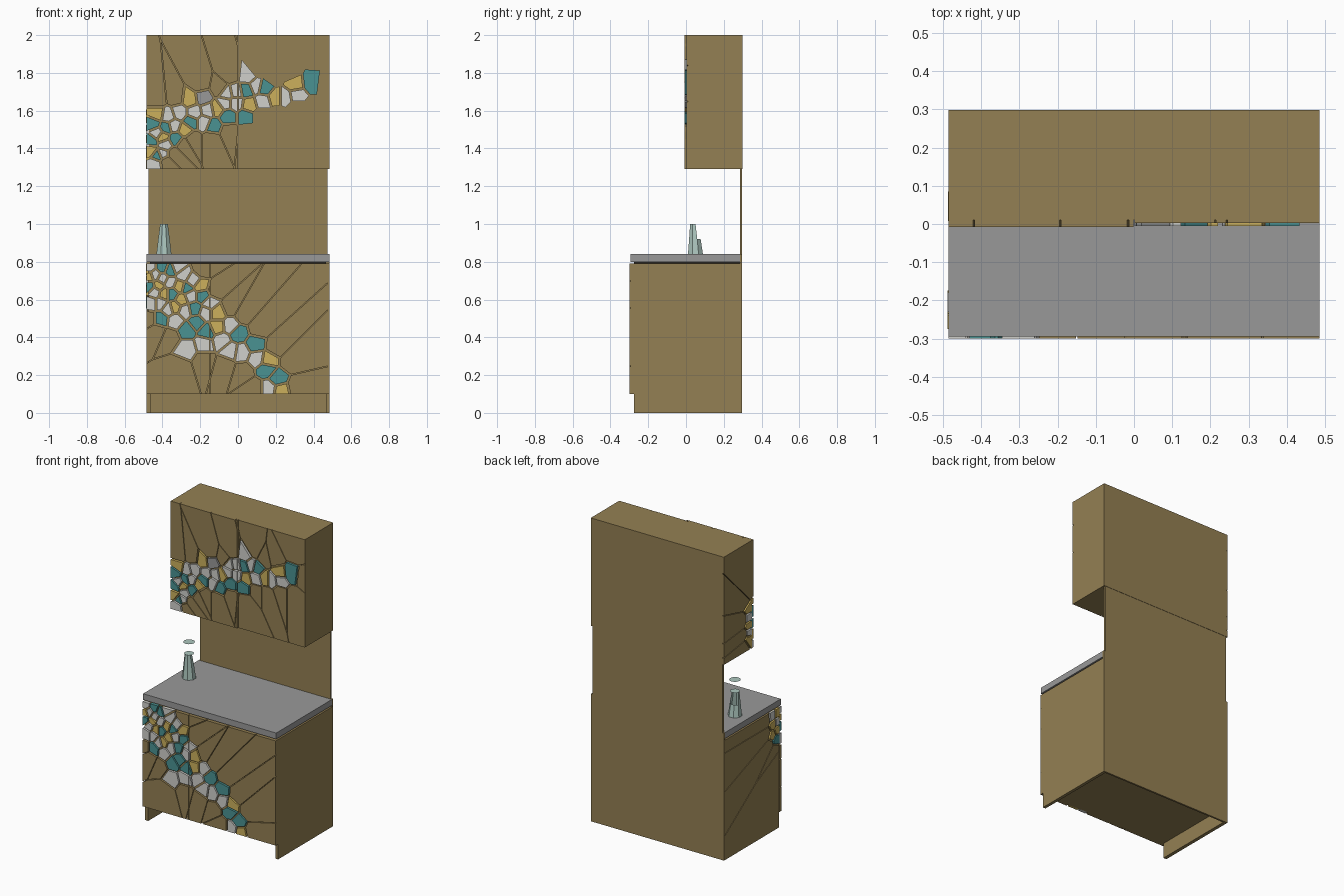
import bpy, bmesh, math
from mathutils import Vector

if "Cube" in bpy.data.objects:
    bpy.data.objects.remove(bpy.data.objects["Cube"])


def lin(c):
    c /= 255
    return c / 12.92 if c <= 0.04045 else ((c + 0.055) / 1.055) ** 2.4


COLOURS = {
    "wood": (148, 128, 83), "white": (208, 208, 203), "teal": (74, 146, 146),
    "yellow": (204, 176, 92), "grey_stone": (153, 153, 153),
    "dark_gap": (40, 34, 26), "pale_glass": (172, 198, 190),
}
MATS = {}
for n, rgb in COLOURS.items():
    m = bpy.data.materials.new(n)
    m.diffuse_color = (*[lin(c) for c in rgb], 1)
    m.use_nodes = True
    m.node_tree.nodes["Principled BSDF"].inputs["Base Color"].default_value = m.diffuse_color
    MATS[n] = m


def finish(name, bm, mats):
    me = bpy.data.meshes.new(name)
    bm.to_mesh(me)
    bm.free()
    for m in mats:
        me.materials.append(MATS[m])
    ob = bpy.data.objects.new(name, me)
    bpy.context.collection.objects.link(ob)
    return ob


def box(name, mat, x, y, z):
    bm = bmesh.new()
    bmesh.ops.create_cube(bm, size=1)
    for v in bm.verts:
        v.co = [(a + b) / 2 + c * (b - a) for (a, b), c in zip((x, y, z), v.co)]
    return finish(name, bm, [mat])


def clip(poly, n, d):
    """Keep the part of a convex polygon where p.n <= d."""
    out = []
    for i, p in enumerate(poly):
        q = poly[(i + 1) % len(poly)]
        a, b = p.dot(n) - d, q.dot(n) - d
        if a <= 0:
            out.append(p)
        if a * b < 0:
            out.append(p.lerp(q, a / (a - b)))
    return out


def mosaic(name, rect, groups, place, depth):
    """Shattered panel: one raised cell per seed, coloured by seed group."""
    u0, u1, v0, v1 = rect
    mats = list(groups)
    seeds = [(Vector(p), m) for m in mats for p in groups[m]]
    bm = bmesh.new()
    for p, m in seeds:
        poly = [Vector(c) for c in ((u0, v0), (u1, v0), (u1, v1), (u0, v1))]
        for q, k in seeds:
            if q == p or not poly:
                continue
            gap = 0.004 if m == k == "wood" else 0.010
            n = (q - p).normalized()
            poly = clip(poly, n, ((p + q) / 2).dot(n) - gap / 2)
        if len(poly) < 3:
            continue
        back, front = depth["back"], depth.get(m, depth["tile"])
        lo = [bm.verts.new(place(c.x, c.y, back)) for c in poly]
        hi = [bm.verts.new(place(c.x, c.y, front)) for c in poly]
        faces = [bm.faces.new(lo[::-1]), bm.faces.new(hi)]
        for i in range(len(poly)):
            j = (i + 1) % len(poly)
            faces.append(bm.faces.new((lo[i], lo[j], hi[j], hi[i])))
        for f in faces:
            f.material_index = mats.index(m)
    bmesh.ops.recalc_face_normals(bm, faces=bm.faces)
    return finish(name, bm, mats)


def on_front(u, v, d):
    return (u, d, v)


def on_left(u, v, d):
    return (d, u, v)


# Mosaic seeds on the lower doors (x, z)
lower = {
    "wood": [(-.19, .76), (-.12, .65), (-.04, .56), (.03, .52), (.11, .45), (.2, .35),
             (.28, .27), (.31, .14), (-.47, .5), (-.43, .43), (-.36, .4), (-.31, .24),
             (-.18, .28), (-.07, .25), (.03, .22), (.09, .13)],
    "white": [(-.47, .77), (-.40, .71), (-.36, .69), (-.29, .73), (-.24, .70), (-.46, .58),
              (-.41, .58), (-.44, .73), (-.32, .77), (-.33, .49), (-.28, .54), (-.17, .53),
              (-.15, .58), (-.27, .34), (-.18, .365), (-.085, .385), (-.04, .46), (.02, .32),
              (-.04, .33), (.1, .29), (.165, .13), (-.25, .62), (-.37, .55), (-.44, .64)],
    "teal": [(-.36, .755), (-.40, .77), (-.47, .67), (-.35, .63), (-.27, .66), (-.19, .62),
             (-.41, .5), (-.23, .55), (-.27, .44), (-.165, .43), (0, .42), (.09, .36),
             (.15, .23), (.21, .18), (-.22, .48)],
    "yellow": [(-.42, .675), (-.47, .72), (-.31, .67), (-.30, .6), (-.335, .56), (-.20, .67),
               (-.39, .63), (-.11, .53), (-.11, .455), (.16, .28), (.225, .12)],
}
# Mosaic seeds on the upper doors (x, z)
upper = {
    "wood": [(-.43, 1.66), (-.33, 1.67), (-.2, 1.74), (-.1, 1.72), (-.04, 1.79), (.11, 1.83),
             (.19, 1.79), (.27, 1.81), (.4, 1.89), (.47, 1.74), (-.38, 1.33), (-.34, 1.37),
             (-.29, 1.42), (-.24, 1.45), (-.14, 1.45), (-.05, 1.49), (.05, 1.48),
             (.13, 1.57), (.21, 1.57), (.31, 1.61), (.4, 1.61)],
    "white": [(.05, 1.78), (-.01, 1.7), (.095, 1.73), (.31, 1.68), (.13, 1.65), (.25, 1.67),
              (-.01, 1.64), (-.37, 1.57), (-.31, 1.59), (-.23, 1.59), (-.18, 1.54),
              (-.16, 1.6), (-.07, 1.64), (-.43, 1.48), (-.385, 1.42), (-.44, 1.32),
              (-.06, 1.69), (-.34, 1.52), (-.40, 1.37)],
    "teal": [(.39, 1.75), (.14, 1.72), (.045, 1.71), (.04, 1.57), (-.38, 1.51), (-.25, 1.54),
             (-.13, 1.52), (-.055, 1.57), (-.33, 1.45), (-.46, 1.44), (-.425, 1.36),
             (-.45, 1.53)],
    "yellow": [(-.255, 1.66), (.30, 1.74), (.2, 1.67), (.06, 1.63), (-.43, 1.58), (-.28, 1.5),
               (-.11, 1.61), (-.465, 1.39), (-.4, 1.46)],
    "grey_stone": [(-.185, 1.67)],
}
# Left side seeds (y, z)
lower_side = {
    "wood": [(-.15, .75), (-.15, .66), (-.18, .58), (-.23, .53), (-.27, .45)],
    "yellow": [(-.26, .76), (-.22, .70), (-.26, .65), (-.21, .63)],
    "white": [(-.21, .76), (-.26, .70)],
    "teal": [(-.25, .59)],
}
upper_side = {
    "wood": [(.07, 1.62), (.1, 1.5), (.09, 1.4), (.08, 1.33), (.03, 1.66)],
    "yellow": [(.03, 1.56), (.03, 1.45), (.04, 1.36)],
    "white": [(.03, 1.5), (.03, 1.4)],
}

# Lower cabinet: body, side panels down to the floor, back panel
box("lower_body", "wood", (-.475, .475), (-.285, .29), (.1, .79))
box("right_side_panel", "wood", (.465, .485), (-.275, .295), (0, .79))
box("left_side_panel", "wood", (-.477, -.462), (-.275, .295), (0, .79))
box("lower_back_panel", "wood", (-.485, .485), (.285, .297), (0, .84))
box("right_door_edge", "wood", (.474, .485), (-.295, -.27), (.1, .79))

# Lower doors, split left of centre
front = {"back": -.28, "wood": -.3, "tile": -.3}
mosaic("lower_left_door", (-.485, -.1515, .1, .79), lower, on_front, front)
mosaic("lower_right_door", (-.1485, .485, .1, .79), lower, on_front, front)
mosaic("lower_left_side", (-.275, .297, 0, .79), lower_side, on_left,
       {"back": -.47, "wood": -.485, "tile": -.488})

# Worktop with a dark shadow gap beneath, splashback above
box("worktop_gap", "dark_gap", (-.465, .465), (-.275, .285), (.788, .802))
box("worktop", "grey_stone", (-.485, .485), (-.295, .288), (.8, .84))
box("splashback", "wood", (-.475, .475), (.285, .297), (.83, 1.3))

# Upper cabinet and its two doors, the left one standing slightly proud
box("upper_body", "wood", (-.475, .485), (.01, .299), (1.29, 2))
mosaic("upper_left_door", (-.485, -.0015, 1.29, 2), upper, on_front,
       {"back": .015, "wood": -.008, "tile": -.008})
mosaic("upper_right_door", (.0015, .485, 1.29, 2), upper, on_front,
       {"back": .015, "wood": .003, "tile": -.005})
mosaic("upper_left_side", (.008, .299, 1.29, 2), upper_side, on_left,
       {"back": -.47, "wood": -.485, "tile": -.487})

# Faceted glass bottle, open at the back, with thin discs for rim and stopper
bm = bmesh.new()
SIDES = 8
cx, cy = -.392, .05
rings = []
for r, z, dy in ((.043, .84, 0), (.033, .92, -.003), (.022, 1.0, -.008)):
    rings.append([bm.verts.new((cx + r * math.cos(math.tau * (i + .5) / SIDES),
                                cy + dy + r * math.sin(math.tau * (i + .5) / SIDES), z))
                  for i in range(SIDES)])
for k in range(2):
    for i in range(SIDES):
        j = (i + 1) % SIDES
        if k == 0 or i >= SIDES // 2 - 1:
            bm.faces.new((rings[k][i], rings[k][j], rings[k + 1][j], rings[k + 1][i]))
bm.faces.new(rings[0][::-1])
finish("glass_bottle", bm, ["pale_glass"])

for name, r, z in (("bottle_rim", .03, 1.0), ("bottle_stopper", .035, 1.075)):
    bm = bmesh.new()
    bmesh.ops.create_circle(bm, cap_ends=True, segments=12, radius=r)
    bmesh.ops.translate(bm, verts=bm.verts, vec=(cx, cy, z))
    finish(name, bm, ["pale_glass"])
